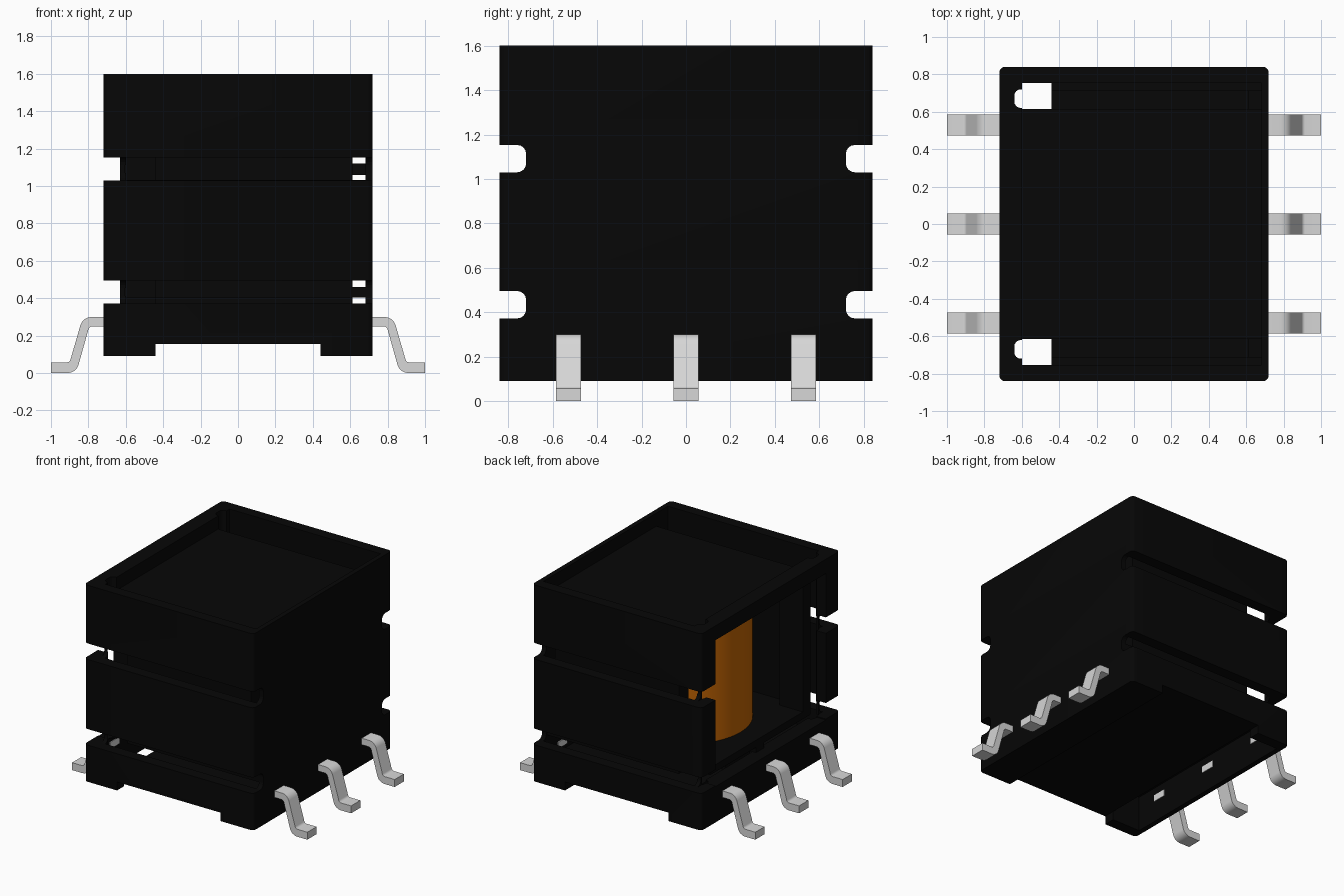
import bpy, bmesh, math
from mathutils import Vector

cube = bpy.data.objects.get("Cube")
if cube:
    bpy.data.objects.remove(cube, do_unlink=True)


def material(name, r, g, b):
    m = bpy.data.materials.new(name)
    m.use_nodes = True
    m.diffuse_color = (r, g, b, 1)
    bsdf = next(n for n in m.node_tree.nodes if n.type == "BSDF_PRINCIPLED")
    bsdf.inputs["Base Color"].default_value = (r, g, b, 1)
    return m


black = material("black plastic", 0.002, 0.002, 0.002)
silver = material("silver metal", 0.68, 0.68, 0.68)
copper = material("copper wire", 0.55, 0.13, 0.001)


def finish(bm, name, mat):
    bmesh.ops.recalc_face_normals(bm, faces=bm.faces)
    me = bpy.data.meshes.new(name)
    bm.to_mesh(me)
    bm.free()
    me.materials.append(mat)
    ob = bpy.data.objects.new(name, me)
    bpy.context.collection.objects.link(ob)
    return ob


def box(name, x, y, z, round_axis=None, radius=0.03):
    """Black box from three (low, high) ranges, rounding edges along one axis."""
    bm = bmesh.new()
    bmesh.ops.create_cube(bm, size=1)
    for v in bm.verts:
        v.co = Vector([(r[0] + r[1]) / 2 + c * (r[1] - r[0])
                       for r, c in zip((x, y, z), v.co)])
    if round_axis is not None:
        edges = [e for e in bm.edges
                 if abs((e.verts[0].co - e.verts[1].co).normalized()[round_axis]) > 0.9]
        bmesh.ops.bevel(bm, geom=edges, offset=radius, segments=4,
                        profile=0.5, affect="EDGES")
    return finish(bm, name, black)


def cut(target, cutter):
    cutter.hide_render = True
    cutter.hide_viewport = True
    mod = target.modifiers.new(cutter.name, "BOOLEAN")
    mod.operation = "DIFFERENCE"
    mod.solver = "EXACT"
    mod.object = cutter


# Case: hollow shell, open on one side, with wire slots around it
case = box("case", (-0.72, 0.72), (-0.84, 0.84), (0.09, 1.6), round_axis=2)
cut(case, box("cavity_cutter", (-0.6, 0.683), (-0.755, 0.755), (0.22, 1.7)))
cut(case, box("channel_cutter", (-0.68, -0.44), (-0.755, 0.755), (0, 0.36)))
cut(case, box("window_cutter", (-0.8, -0.5), (-0.67, 0.67), (0.365, 1.49)))
cut(case, box("foot_gap_cutter", (-0.44, 0.44), (-1, 1), (0, 0.155)))
for side, y in (("front", (-0.72, -0.62)), ("back", (0.62, 0.72))):
    cut(case, box(f"{side}_wire_notch_cutter", (-0.64, -0.5), y, (0.2, 1.8),
                  round_axis=2, radius=0.035))
for level, z in (("lower", (0.372, 0.495)), ("upper", (1.03, 1.153))):
    for side, y in (("front", (-1, -0.72)), ("back", (0.72, 1))):
        cut(case, box(f"{level}_{side}_slot_cutter", (-1, 1), y, z, round_axis=0, radius=0.04))
    cut(case, box(f"{level}_side_slot_cutter", (-1, -0.632), (-0.9, 0.9), z))

# Bobbin and core
box("core_top", (-0.605, 0.69), (-0.615, 0.615), (1.4, 1.5))
for side, s in (("front", -1), ("back", 1)):
    y = sorted((0.6 * s, 0.715 * s))
    box(f"{side}_core_leg", (-0.44, 0.612), y, (0.46, 1.42))
box("core_leg_edge", (-0.63, -0.43), (-0.61, -0.52), (0.46, 1.42))
box("bobbin_flange", (-0.44, 0.69), (-0.715, 0.715), (0.405, 0.46))
box("bobbin_flange_lip", (-0.63, -0.44), (-0.61, 0.61), (0.405, 0.46))
box("bobbin_post", (-0.44, 0.612), (-0.15, 0.15), (0.2, 0.41))
box("bobbin_edge", (-0.63, -0.43), (-0.05, 0.05), (0.36, 0.41))
box("inner_rib", (0.6, 0.69), (-0.3, 0.3), (1.06, 1.12))

# Copper winding
bm = bmesh.new()
bmesh.ops.create_cone(bm, cap_ends=True, segments=64, radius1=0.465, radius2=0.465, depth=0.97)
bmesh.ops.translate(bm, verts=bm.verts, vec=(0, 0, 0.935))
winding = finish(bm, "winding", copper)


# Gull-wing pins: bent strip profile pushed across its width
PROFILE = [(0.675, 0.3), (0.83, 0.3), (0.9, 0.057), (1, 0.057),
           (1, 0), (0.865, 0), (0.795, 0.25), (0.675, 0.25)]
BENDS = {1: 0.045, 2: 0.015, 5: 0.045, 6: 0.015}


def pin(name, side, y):
    bm = bmesh.new()
    rings = [[bm.verts.new((side * px, y + w, pz)) for px, pz in PROFILE]
             for w in (-0.056, 0.056)]
    n = len(PROFILE)
    for ring in rings:
        bm.faces.new(ring)
    for i in range(n):
        j = (i + 1) % n
        bm.faces.new((rings[0][i], rings[0][j], rings[1][j], rings[1][i]))
    for i, radius in BENDS.items():
        edge = bm.edges.get((rings[0][i], rings[1][i]))
        bmesh.ops.bevel(bm, geom=[edge], offset=radius, segments=4,
                        profile=0.5, affect="EDGES")
    return finish(bm, name, silver)


smooth = [case, winding]
for label, side in (("left", 1), ("right", -1)):
    for place, y in (("front", -0.53), ("middle", 0), ("back", 0.53)):
        smooth.append(pin(f"{label}_{place}_pin", side, y))

# Smooth the rounded parts, keeping corners sharp
bpy.ops.object.select_all(action="DESELECT")
for ob in smooth:
    ob.select_set(True)
bpy.context.view_layer.objects.active = case
bpy.ops.object.shade_smooth_by_angle(angle=math.radians(30))
